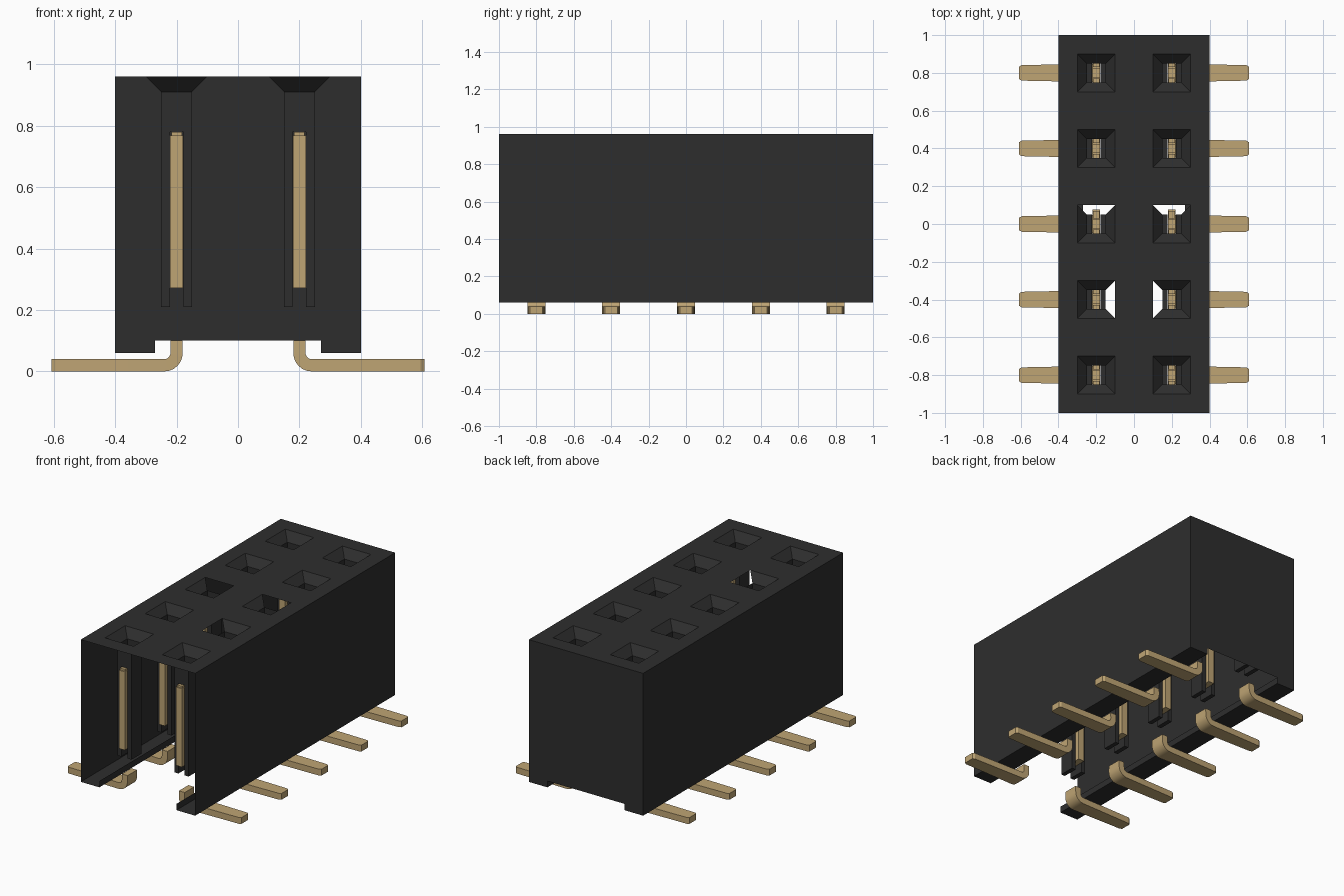
import bpy, bmesh, math

cube = bpy.data.objects.get("Cube")
if cube:
    bpy.data.objects.remove(cube, do_unlink=True)


def material(name, rgb):
    m = bpy.data.materials.new(name)
    m.use_nodes = True
    m.diffuse_color = (*rgb, 1)
    m.node_tree.nodes["Principled BSDF"].inputs["Base Color"].default_value = (*rgb, 1)
    return m


BLACK = material("black plastic", (0.027, 0.027, 0.027))
GOLD = material("gold metal", (0.52, 0.375, 0.175))
ROWS = [-0.8, -0.4, 0.0, 0.4, 0.8]
SIDES = (-1, 1)


def face(bm, *pts):
    bm.faces.new([bm.verts.new(p) for p in pts])


def box(bm, x0, x1, y0, y1, z0, z1):
    vs = [bm.verts.new((x, y, z)) for x in (x0, x1) for y in (y0, y1) for z in (z0, z1)]
    for f in ((0, 1, 3, 2), (4, 6, 7, 5), (0, 4, 5, 1), (2, 3, 7, 6), (0, 2, 6, 4), (1, 5, 7, 3)):
        bm.faces.new([vs[i] for i in f])


def finish(bm, name, mat, recalc=True):
    bmesh.ops.remove_doubles(bm, verts=bm.verts, dist=1e-5)
    if recalc:
        bmesh.ops.recalc_face_normals(bm, faces=bm.faces)
    me = bpy.data.meshes.new(name)
    bm.to_mesh(me)
    bm.free()
    me.materials.append(mat)
    ob = bpy.data.objects.new(name, me)
    bpy.context.collection.objects.link(ob)
    return ob


# Housing shell: closed back and sides, open front and centre underside
H, B, N = 0.96, 0.06, 0.10
bm = bmesh.new()
face(bm, (0.4, 1, B), (0.27, 1, B), (0.27, 1, N), (-0.27, 1, N),
     (-0.27, 1, B), (-0.4, 1, B), (-0.4, 1, H), (0.4, 1, H))
for s in SIDES:
    face(bm, (s * 0.4, -1, B), (s * 0.4, 1, B), (s * 0.4, 1, H), (s * 0.4, -1, H))
    face(bm, (s * 0.27, -1, B), (s * 0.27, 1, B), (s * 0.4, 1, B), (s * 0.4, -1, B))
    face(bm, (s * 0.27, -1, B), (s * 0.27, 1, B), (s * 0.27, 1, N), (s * 0.27, -1, N))

# Top plate: a grid with the socket openings left out
xs = [-0.4, -0.3, -0.1, 0.1, 0.3, 0.4]
ys = [-1] + [y + d for y in ROWS for d in (-0.1, 0.1)] + [1]
for i in range(5):
    for j in range(len(ys) - 1):
        if not (i % 2 and j % 2):
            face(bm, (xs[i], ys[j], H), (xs[i + 1], ys[j], H),
                 (xs[i + 1], ys[j + 1], H), (xs[i], ys[j + 1], H))
finish(bm, "housing", BLACK)

# Funnel mouths, a few of them open on one side
bm = bmesh.new()
CORNERS = [(-1, -1), (1, -1), (1, 1), (-1, 1)]
for s in SIDES:
    for y in ROWS:
        for k in range(4):
            a, b = CORNERS[k], CORNERS[(k + 1) % 4]
            side = ((a[0] + b[0]) // 2, (a[1] + b[1]) // 2)
            if (y == 0.0 and side == (0, 1)) or (y == -0.4 and side == (-s, 0)):
                continue
            face(bm, *[(s * 0.2 + c[0] * r, y + c[1] * r, z)
                       for c, r, z in ((a, 0.1, H), (b, 0.1, H), (b, 0.05, 0.91), (a, 0.05, 0.91))])
finish(bm, "socket_funnels", BLACK, recalc=False)

# Socket channels: square tubes slotted front and back for the contacts
bm = bmesh.new()
W, T, Z0, Z1, ZS = 0.05, 0.022, 0.21, 0.91, 0.78
for s in SIDES:
    for y in ROWS:
        cx = s * 0.2
        for d in SIDES:
            xo, xi = cx + d * W, cx + d * T
            face(bm, (xo, y - W, Z0), (xo, y + W, Z0), (xo, y + W, Z1), (xo, y - W, Z1))
            face(bm, (xo, y - W, Z0), (xi, y - W, Z0), (xi, y + W, Z0), (xo, y + W, Z0))
            face(bm, (xi, y - W, Z0), (xi, y + W, Z0), (xi, y + W, 0.28), (xi, y - W, 0.28))
            yo = y + d * W
            for e in SIDES:
                face(bm, (cx + e * T, yo, Z0), (cx + e * W, yo, Z0),
                     (cx + e * W, yo, ZS), (cx + e * T, yo, ZS))
            face(bm, (cx - W, yo, ZS), (cx + W, yo, ZS), (cx + W, yo, Z1), (cx - W, yo, Z1))
finish(bm, "socket_channels", BLACK)

# Forked contacts: a base bar and two upright tines
bm = bmesh.new()
for s in SIDES:
    for y in ROWS:
        cx = s * 0.2
        box(bm, cx - 0.021, cx + 0.021, y - 0.076, y + 0.076, 0.272, 0.31)
        for d in SIDES:
            y0, y1 = sorted((y + d * 0.022, y + d * 0.076))
            box(bm, cx - 0.021, cx + 0.021, y0, y1, 0.31, 0.768)
            y0, y1 = sorted((y + d * 0.03, y + d * 0.07))
            box(bm, cx - 0.017, cx + 0.017, y0, y1, 0.768, 0.78)
finish(bm, "contacts", GOLD)

# Bent surface leads: stations of (inner point, outer point, half width)
stations = [((0.18, 0.10), (0.22, 0.10), 0.047)]
for k in range(7):
    a = math.pi / 2 * k / 6
    c, sn = math.cos(a), math.sin(a)
    stations.append(((0.24 - 0.06 * c, 0.06 - 0.06 * sn),
                     (0.24 - 0.02 * c, 0.06 - 0.02 * sn), 0.048))
for x, w in ((0.40, 0.045), (0.595, 0.041), (0.608, 0.033)):
    stations.append(((x, 0), (x, 0.04), w))
bm = bmesh.new()
for s in SIDES:
    for y in ROWS:
        rings = [[bm.verts.new((s * p[0], y + d * w, p[1]))
                  for p, d in ((a, -1), (a, 1), (b, 1), (b, -1))] for a, b, w in stations]
        for r, q in zip(rings, rings[1:]):
            for k in range(4):
                n = (k + 1) % 4
                bm.faces.new((r[k], r[n], q[n], q[k]))
        bm.faces.new(rings[0])
        bm.faces.new(rings[-1])
leads = finish(bm, "leads", GOLD)
bpy.ops.object.select_all(action='DESELECT')
leads.select_set(True)
bpy.context.view_layer.objects.active = leads
bpy.ops.object.shade_smooth_by_angle(angle=math.radians(30))
